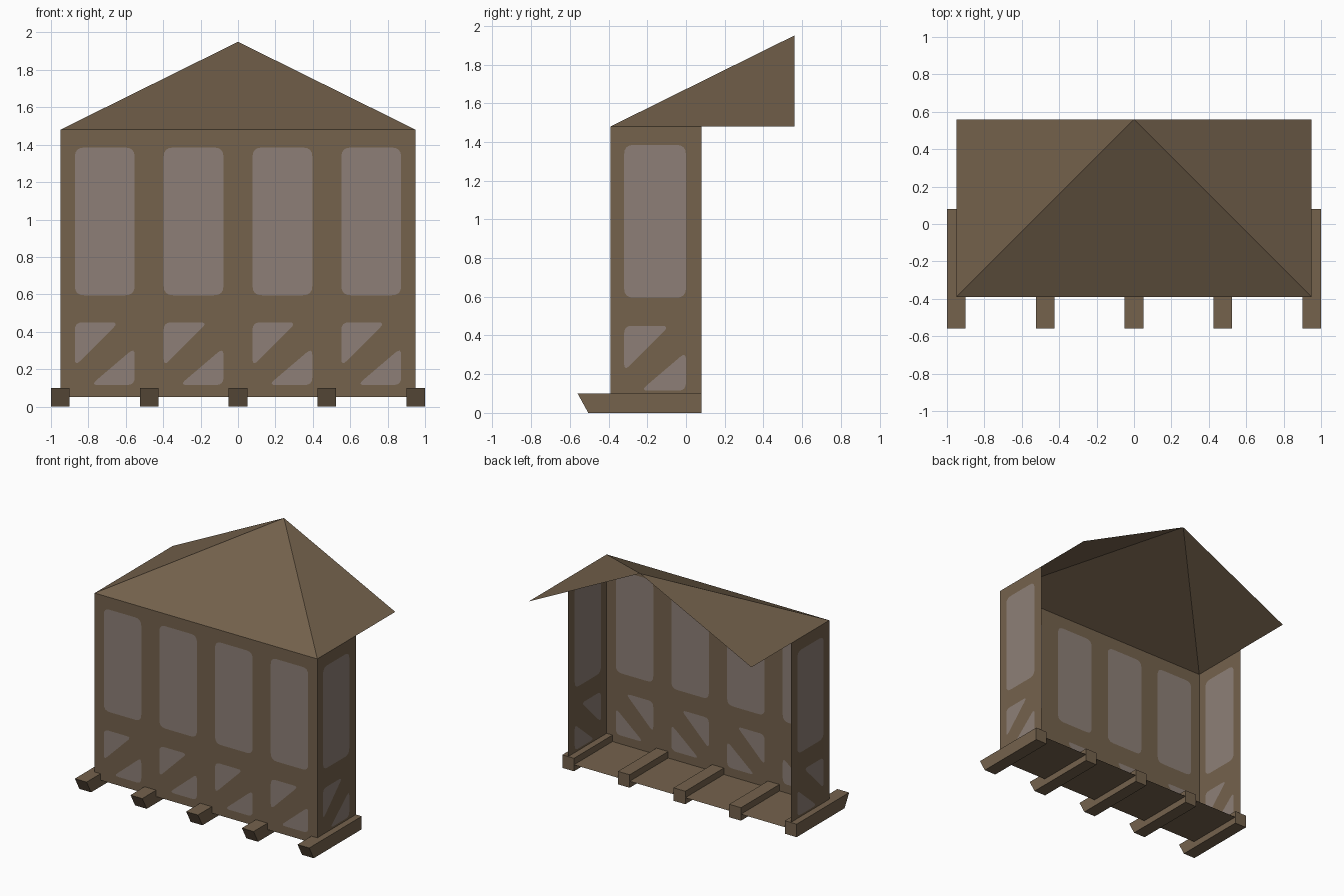
import bpy, bmesh
from mathutils import Vector

if "Cube" in bpy.data.objects:
    bpy.data.objects.remove(bpy.data.objects["Cube"])


def material(name, rgb):
    m = bpy.data.materials.new(name)
    m.diffuse_color = (*rgb, 1)
    m.use_nodes = True
    m.node_tree.nodes["Principled BSDF"].inputs["Base Color"].default_value = m.diffuse_color
    return m


wood = material("brown wood", (0.176, 0.122, 0.073))
glass = material("grey pane", (0.268, 0.213, 0.185))

HALF, FRONT, BACK = 0.95, -0.39, 0.08      # house body extents
FLOOR, EAVE, RIDGE = 0.05, 1.48, 1.95      # main heights
REAR, PITCH = 0.56, 0.475                  # roof rear edge, bay width


def add_object(name, bm):
    me = bpy.data.meshes.new(name)
    bm.to_mesh(me)
    bm.free()
    me.materials.append(wood)
    me.materials.append(glass)
    ob = bpy.data.objects.new(name, me)
    bpy.context.collection.objects.link(ob)
    return ob


def sheet(name, faces):
    """Open surface from a few corner lists."""
    bm = bmesh.new()
    for f in faces:
        bm.faces.new([bm.verts.new(p) for p in f])
    bmesh.ops.remove_doubles(bm, verts=bm.verts, dist=1e-5)
    return add_object(name, bm)


def rounded(points, r, steps=4):
    """Round the corners of a 2D outline with small quadratic curves."""
    out = []
    pts = [Vector(p) for p in points]
    for i, p in enumerate(pts):
        a = p + (pts[i - 1] - p).normalized() * r
        b = p + (pts[(i + 1) % len(pts)] - p).normalized() * r
        for k in range(steps + 1):
            t = k / steps
            out.append(a * (1 - t) ** 2 + p * 2 * t * (1 - t) + b * t * t)
    return out


def bay_panes(c):
    """Tall window and two triangular panes of a bay centred on c."""
    l, r = c - 0.16, c + 0.16
    return [rounded([(l, 0.595), (r, 0.595), (r, 1.385), (l, 1.385)], 0.05),
            rounded([(l, 0.215), (c + 0.075, 0.45), (l, 0.45)], 0.04),
            rounded([(c - 0.075, 0.115), (r, 0.115), (r, 0.315)], 0.04)]


def wall(name, u0, u1, centres, place, normal):
    """Wall sheet with the panes cut in as coloured faces."""
    normal = Vector(normal)
    bm = bmesh.new()

    def loop(points):
        vs = [bm.verts.new(place(u, z)) for u, z in points]
        for i, v in enumerate(vs):
            bm.edges.new((vs[i - 1], v))
        return vs

    loop([(u0, FLOOR), (u1, FLOOR), (u1, EAVE), (u0, EAVE)])
    panes = [loop(p) for c in centres for p in bay_panes(c)]
    bmesh.ops.triangle_fill(bm, edges=bm.edges[:], use_beauty=True, normal=normal)
    for vs in panes:
        bm.faces.new(vs).material_index = 1
    bm.normal_update()
    for f in bm.faces:
        if f.normal.dot(normal) < 0:
            f.normal_flip()
    return add_object(name, bm)


# Walls
wall("front_wall", -HALF, HALF, [PITCH * (i - 1.5) for i in range(4)],
     lambda u, z: (u, FRONT, z), (0, -1, 0))
for side, label in ((-1, "left"), (1, "right")):
    wall(label + "_wall", FRONT, BACK, [-0.16],
         lambda u, z, s=side: (s * HALF, u, z), (side, 0, 0))

# Floor
sheet("floor", [[(-HALF, FRONT, FLOOR), (HALF, FRONT, FLOOR),
                 (HALF, BACK, FLOOR), (-HALF, BACK, FLOOR)]])

# Roof: three slopes meeting at the rear peak, open behind and below
peak = (0, REAR, RIDGE)
corners = [(-HALF, REAR, EAVE), (-HALF, FRONT, EAVE),
           (HALF, FRONT, EAVE), (HALF, REAR, EAVE)]
sheet("roof", [[corners[i], corners[i + 1], peak] for i in range(3)])

# Floor beams with slanted front ends
profile = [(-0.505, 0), (BACK, 0), (BACK, 0.1), (-0.56, 0.1)]
for i in range(5):
    x = PITCH * (i - 2)
    bm = bmesh.new()
    base = bm.faces.new([bm.verts.new((x - 0.05, y, z)) for y, z in profile])
    ext = bmesh.ops.extrude_face_region(bm, geom=[base], use_keep_orig=True)
    bmesh.ops.translate(bm, vec=(0.1, 0, 0),
                        verts=[g for g in ext["geom"] if isinstance(g, bmesh.types.BMVert)])
    bmesh.ops.recalc_face_normals(bm, faces=bm.faces)
    add_object(f"floor_beam_{i + 1}", bm)
